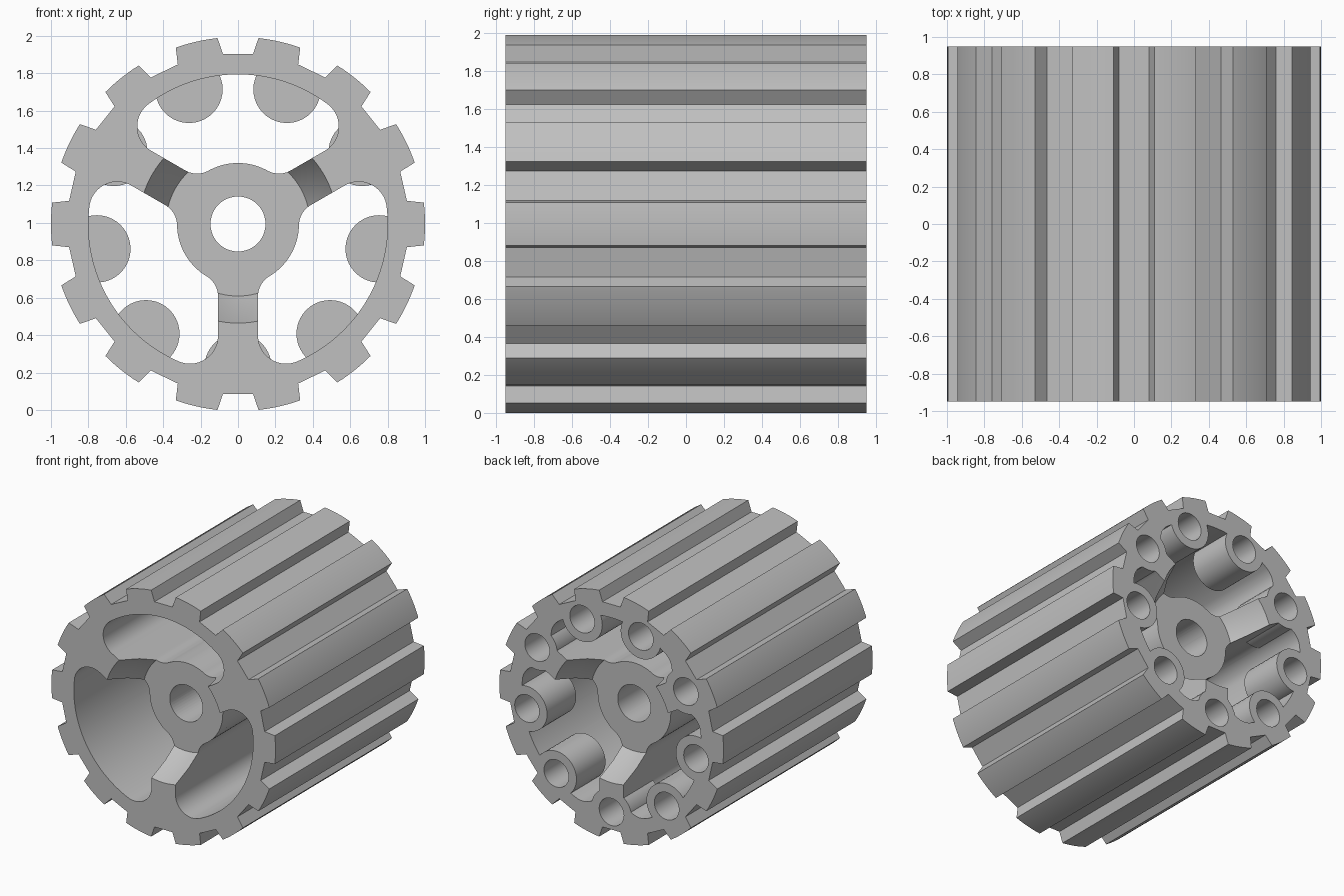
import bpy, bmesh
from math import sin, cos, pi, radians, sqrt, atan2
from mathutils import Matrix

cube = bpy.data.objects.get("Cube")
if cube:
    bpy.data.objects.remove(cube)

# Main dimensions
CENTRE_Z = 0.994
HALF = 0.95            # half the length along y
FAR = HALF + 0.2       # cutters reach past the ends
TIP, ROOT = 1.0, 0.908
RIM_IN, HUB, BORE = 0.8, 0.326, 0.147
SPOKE = 0.107          # half width of a spoke
HUB_FILLET, RIM_FILLET = 0.125, 0.15
RECESS = 0.29
POST_RING, POST, SCREW = 0.766, 0.18, 0.11
TEETH, POSTS = 14, 9


def arc(cx, cz, r, a0, a1, n):
    return [(cx + r * cos(a0 + (a1 - a0) * i / n), cz + r * sin(a0 + (a1 - a0) * i / n))
            for i in range(n + 1)]


def circle(cx, cz, r, n):
    return arc(cx, cz, r, 0, 2 * pi, n)[:-1]


def rotate(points, a):
    return [(x * cos(a) - z * sin(a), x * sin(a) + z * cos(a)) for x, z in points]


def prisms(name, outlines, y0, y1):
    """Solid prisms along y, one for each x-z outline."""
    bm = bmesh.new()
    for points in outlines:
        face = bm.faces.new([bm.verts.new((x, y0, z)) for x, z in points])
        top = bmesh.ops.extrude_face_region(bm, geom=[face])["geom"]
        bmesh.ops.translate(bm, vec=(0, y1 - y0, 0),
                            verts=[v for v in top if isinstance(v, bmesh.types.BMVert)])
    return finish(name, bm)


def lathe(name, profile):
    """Solid turned about the y axis from (radius, y) points."""
    bm = bmesh.new()
    verts = [bm.verts.new((r, y, 0)) for r, y in profile]
    edges = [bm.edges.new(pair) for pair in zip(verts, verts[1:])]
    bmesh.ops.spin(bm, geom=verts + edges, axis=(0, 1, 0), cent=(0, 0, 0),
                   angle=2 * pi, steps=96, use_duplicate=False)
    bmesh.ops.remove_doubles(bm, verts=bm.verts, dist=0.0001)
    return finish(name, bm)


def finish(name, bm):
    bmesh.ops.recalc_face_normals(bm, faces=bm.faces)
    mesh = bpy.data.meshes.new(name)
    bm.to_mesh(mesh)
    bm.free()
    obj = bpy.data.objects.new(name, mesh)
    bpy.context.collection.objects.link(obj)
    return obj


def cut(obj, cutter):
    cutter.hide_render = True
    mod = obj.modifiers.new("cut", 'BOOLEAN')
    mod.operation, mod.solver, mod.object = 'DIFFERENCE', 'EXACT', cutter
    bpy.context.view_layer.objects.active = obj
    bpy.ops.object.modifier_apply(modifier=mod.name)
    bpy.data.objects.remove(cutter)


# Pocket outline: half of it beside a spoke lying on +x, then mirrored
def pocket_outline():
    hz, rz = SPOKE + HUB_FILLET, SPOKE + RIM_FILLET
    hx = sqrt((HUB + HUB_FILLET) ** 2 - hz ** 2)
    rx = sqrt((RIM_IN - RIM_FILLET) ** 2 - rz ** 2)
    t_hub, t_rim, mid = atan2(hz, hx), atan2(rz, rx), pi / 3
    half = arc(0, 0, HUB, mid, t_hub, 10)
    half += arc(hx, hz, HUB_FILLET, t_hub + pi, 1.5 * pi, 10)[1:]
    half += arc(rx, rz, RIM_FILLET, -pi / 2, t_rim, 18)
    half += arc(0, 0, RIM_IN, t_rim, mid, 16)[1:]
    half = rotate(half, radians(30))          # middle now on x = 0
    return half + [(-x, z) for x, z in half[-2:0:-1]]


# Pulley body
pulley = prisms("toothed_pulley", [circle(0, 0, TIP, 168)], -HALF, HALF)

# Three pockets, keeping the screw posts at the back
post_angles = [radians(30) + 2 * pi * i / POSTS for i in range(POSTS)]
ring = [(POST_RING * cos(a), POST_RING * sin(a)) for a in post_angles]
pockets = prisms("pocket_cutter",
                 [rotate(pocket_outline(), 2 * pi * k / 3) for k in range(3)], -FAR, FAR)
cut(pockets, prisms("screw_posts", [circle(x, z, POST, 40) for x, z in ring],
                    HALF - 0.37, FAR + 0.1))
cut(pulley, pockets)

# Grooves between the teeth
groove = [(-0.08, ROOT), (0.08, ROOT), (0.129, 1.05), (-0.129, 1.05)]
cut(pulley, prisms("groove_cutter",
                   [rotate(groove, 2 * pi * i / TEETH) for i in range(TEETH)], -FAR, FAR))

# Sunken hub with sloped spoke roots, at both ends
for side in (-1, 1):
    steps = [(0, -RECESS), (0.385, -RECESS), (0.46, -0.17), (0.53, 0), (0.53, 0.1), (0, 0.1)]
    cut(pulley, lathe("hub_recess_cutter", [(r, side * (HALF + d)) for r, d in steps]))

# Bore and blind screw holes
cut(pulley, prisms("bore_cutter", [circle(0, 0, BORE, 48)], -FAR, FAR))
cut(pulley, prisms("screw_hole_cutter", [circle(x, z, SCREW, 32) for x, z in ring],
                   HALF - 0.3, FAR))

# Colour, placement and shading
grey = bpy.data.materials.new("plain_grey")
grey.use_nodes = True
colour = (0.53, 0.53, 0.53, 1)
grey.diffuse_color = colour
grey.node_tree.nodes["Principled BSDF"].inputs["Base Color"].default_value = colour
pulley.data.materials.clear()
pulley.data.materials.append(grey)
for face in pulley.data.polygons:
    face.material_index = 0
pulley.data.transform(Matrix.Translation((0, 0, CENTRE_Z)))
bpy.ops.object.select_all(action='DESELECT')
pulley.select_set(True)
bpy.context.view_layer.objects.active = pulley
bpy.ops.object.shade_smooth_by_angle(angle=radians(25))
